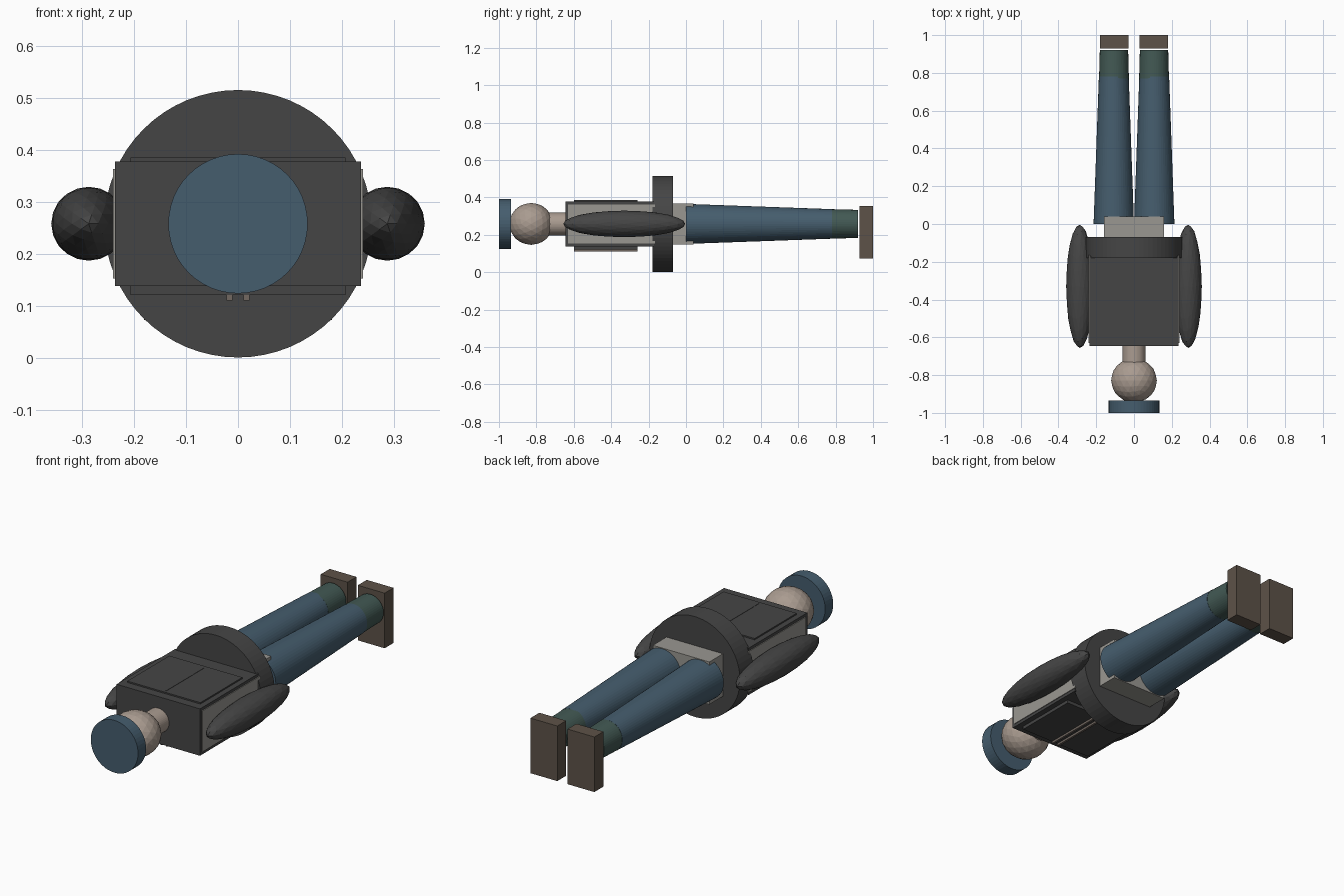
import bpy
from math import radians
from mathutils import Matrix

if "Cube" in bpy.data.objects:
    bpy.data.objects.remove(bpy.data.objects["Cube"])

# The figure is modelled standing (feet at z = -1, front to -y), then laid face down.
LIE = Matrix.Translation((0, 0, 0.258)) @ Matrix.Rotation(radians(90), 4, 'X')


def material(name, rgb):
    m = bpy.data.materials.new(name)
    m.diffuse_color = (*rgb, 1)
    m.use_nodes = True
    m.node_tree.nodes["Principled BSDF"].inputs["Base Color"].default_value = m.diffuse_color
    return m


DARK = material("dark_cloth", (0.06, 0.06, 0.06))
BLUE = material("blue_cloth", (0.06, 0.11, 0.155))
GREEN = material("green_sock", (0.055, 0.1, 0.088))
SKIN = material("skin", (0.4, 0.33, 0.28))
BROWN = material("brown_leather", (0.11, 0.085, 0.065))
LIGHT = material("light_cloth", (0.32, 0.31, 0.285))
STRAP = material("strap", (0.17, 0.14, 0.12))


def finish(name, mat):
    o = bpy.context.object
    o.name = name
    o.data.materials.append(mat)
    o.data.transform(LIE @ o.matrix_basis)
    o.matrix_basis = Matrix.Identity(4)
    return o


def box(name, x, y, z, mat):
    lo, hi = zip(x, y, z)
    bpy.ops.mesh.primitive_cube_add(size=1, location=[(a + b) / 2 for a, b in zip(lo, hi)])
    bpy.context.object.scale = [b - a for a, b in zip(lo, hi)]
    bpy.context.view_layer.update()
    return finish(name, mat)


def tube(name, x, z0, z1, r0, r1, mat, sides=48):
    bpy.ops.mesh.primitive_cone_add(vertices=sides, radius1=r0, radius2=r1,
                                    depth=z1 - z0, location=(x, 0, (z0 + z1) / 2))
    return finish(name, mat)


def ball(name, x, z, radii, mat):
    bpy.ops.mesh.primitive_ico_sphere_add(subdivisions=3, radius=1, location=(x, 0, z))
    bpy.context.object.scale = radii
    bpy.context.view_layer.update()
    return finish(name, mat)


# Head, neck and cap
tube("cap", 0, 0.935, 1.0, 0.134, 0.134, BLUE)
ball("head", 0, 0.828, (0.121, 0.112, 0.117), SKIN)
tube("neck", 0, 0.63, 0.74, 0.061, 0.061, SKIN)

# Torso: light shirt just showing at the sides of the dark jacket
box("shirt", (-0.24, 0.24), (-0.105, 0.105), (0.165, 0.63), LIGHT)
box("jacket", (-0.236, 0.236), (-0.12, 0.12), (0.17, 0.645), DARK)
box("back_panel", (-0.207, 0.207), (0.1, 0.127), (0.26, 0.6), DARK)
box("back_seam", (-0.004, 0.004), (0.1, 0.1285), (0.28, 0.585), DARK)
box("front_panel", (-0.207, 0.207), (-0.137, -0.1), (0.26, 0.6), DARK)

# Flared disc at the waist, and hips
tube("waist_disc", 0, 0.07, 0.18, 0.257, 0.257, DARK, 64)
box("hips", (-0.16, 0.16), (-0.109, 0.109), (-0.04, 0.19), LIGHT)

# Paired parts
for side, s in (("left", -1), ("right", 1)):
    box(f"{side}_front_strap", sorted((s * 0.011, s * 0.022)), (-0.148, -0.13), (0.26, 0.6), STRAP)
    ball(f"{side}_arm", s * 0.287, 0.33, (0.072, 0.071, 0.326), DARK)
    tube(f"{side}_leg", s * 0.107, -0.78, 0, 0.079, 0.107, BLUE)
    tube(f"{side}_sock", s * 0.106, -0.92, -0.77, 0.075, 0.079, GREEN)
    box(f"{side}_shoe", sorted((s * 0.029, s * 0.181)), (-0.185, 0.097), (-1.0, -0.928), BROWN)
